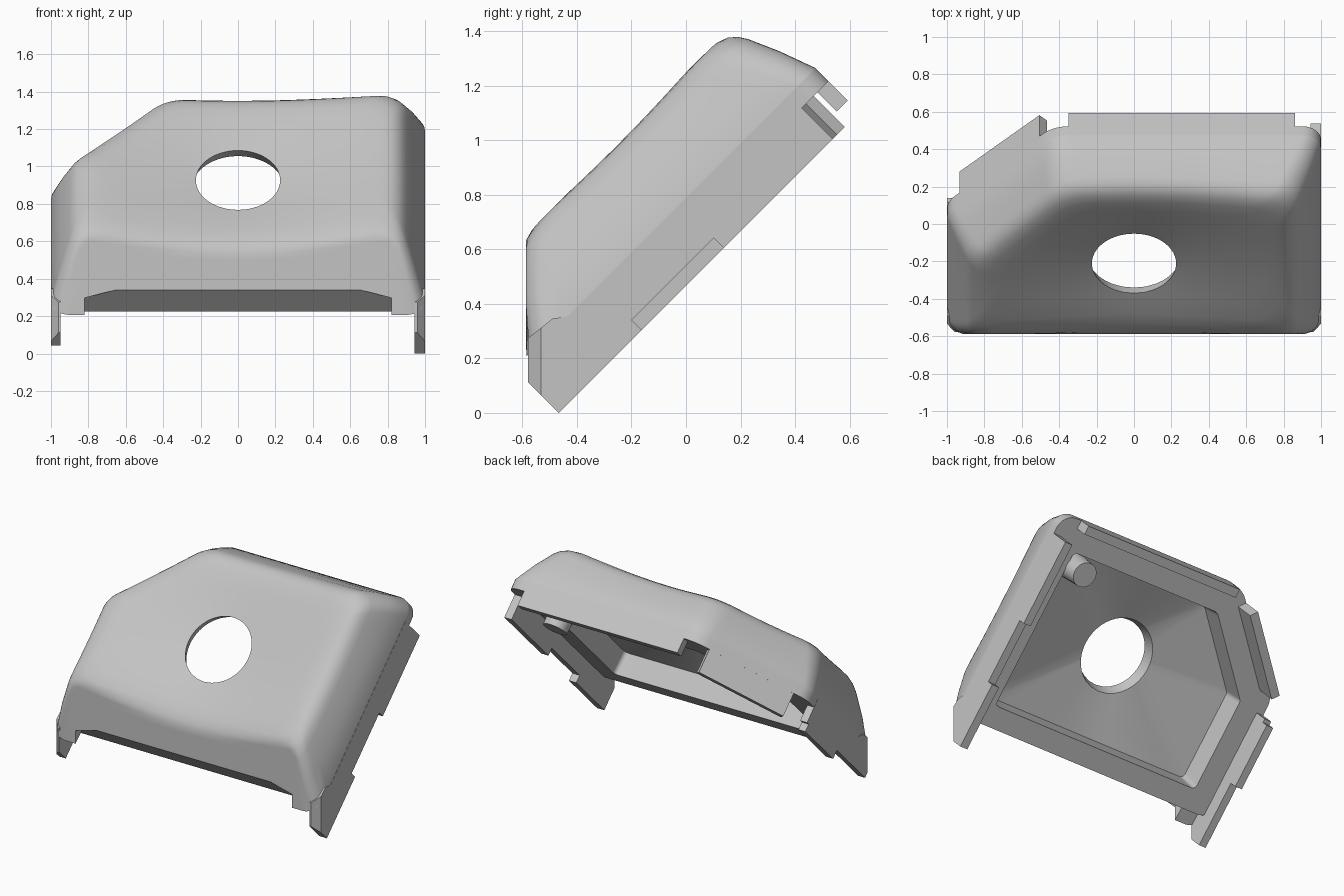
import bpy, bmesh, math
from mathutils import Matrix, Vector

cube = bpy.data.objects.get("Cube")
if cube:
    bpy.data.objects.remove(cube, do_unlink=True)

# Parts are laid out as (x, u, n): u runs up the slope, n points out of it
TILT = Matrix.Rotation(math.radians(45), 4, 'X')
HOLE = Vector((0, 0.506))
HOLE_R = 0.225

grey = bpy.data.materials.new("plain_grey")
grey.use_nodes = True
grey.diffuse_color = (0.55, 0.55, 0.55, 1)
grey.node_tree.nodes["Principled BSDF"].inputs["Base Color"].default_value = grey.diffuse_color


def finish(bm, name):
    bmesh.ops.transform(bm, matrix=TILT, verts=bm.verts)
    bmesh.ops.recalc_face_normals(bm, faces=bm.faces)
    mesh = bpy.data.meshes.new(name)
    bm.to_mesh(mesh)
    bm.free()
    mesh.materials.append(grey)
    obj = bpy.data.objects.new(name, mesh)
    bpy.context.collection.objects.link(obj)
    return obj


def sweep(points, vec):
    bm = bmesh.new()
    face = bm.faces.new([bm.verts.new(p) for p in points])
    new = bmesh.ops.extrude_face_region(bm, geom=[face])["geom"]
    bmesh.ops.translate(bm, vec=vec, verts=[v for v in new if isinstance(v, bmesh.types.BMVert)])
    return bm


def prism(name, points, vec):
    return finish(sweep(points, vec), name)


def smooth(obj):
    bpy.ops.object.select_all(action='DESELECT')
    obj.select_set(True)
    bpy.context.view_layer.objects.active = obj
    bpy.ops.object.shade_smooth_by_angle(angle=math.radians(32))


def outline(side, front, radius=0.1, arc=8, steps=16):
    """Rounded five-sided outline, inset by `side` all round and with its front edge at u = front."""
    xr, back, c = 1 - side, 1.23 - side, 1.661 - side * math.sqrt(2)
    corners = [Vector(p) for p in ((xr, front), (xr, back), (back - c, back), (-xr, c - xr), (-xr, front))]
    arcs = []
    for i, p in enumerate(corners):
        r = radius * (1, 1, 2, 1.3, 1)[i]
        a = (corners[i - 1] - p).normalized()
        b = (corners[(i + 1) % 5] - p).normalized()
        half = a.angle(b) / 2
        mid = p + (a + b).normalized() * r / math.sin(half)
        start = p + a * r / math.tan(half) - mid
        turn = math.pi - 2 * half
        arcs.append([mid + Matrix.Rotation(turn * k / arc, 2) @ start for k in range(arc + 1)])
    pts = []
    for i, run in enumerate(arcs):
        nxt = arcs[(i + 1) % 5][0]
        pts += run + [run[-1].lerp(nxt, k / steps) for k in range(1, steps)]
    return pts


def dish(p):
    return 0.775 + 0.13 * (p - HOLE).length


def flat(pts, n):
    return [(p.x, p.y, n) for p in pts]


# Shell: closed loft from the underside, over the walls and dish, through the hole
FRONT = -0.268
rings = [flat(outline(0.001, -0.173), 0.49), flat(outline(0.001, -0.173), 0.556),
         flat(outline(0.001, FRONT), 0.56)]
for inset, rise in ((0.05, 0.38), (0.1, 0.72), (0.12, 0.82), (0.145, 0.9),
                    (0.18, 0.96), (0.23, 0.99), (0.3, 1)):
    front = FRONT + (2 * inset if inset <= 0.1 else 0.2 + (inset - 0.1) * 1.6)
    edge = outline(inset, front, 0.1 + 0.25 * inset)
    ring = []
    for p in edge:
        n = 0.56 + rise * (dish(p) - 0.56)
        ring.append((p.x, max(p.y, n - 0.83), n))  # keeps the front wall upright
    rings.append(ring)
circle = [HOLE + (p - HOLE).normalized() * HOLE_R for p in edge]
flare = [HOLE + (p - HOLE) * 1.1 for p in circle]
for t in (0.25, 0.5, 0.75, 1):
    mix = [p.lerp(q, t) for p, q in zip(edge, circle)]
    rings.append([(p.x, p.y, dish(p)) for p in mix])
rings.append(flat(flare, dish(circle[0]) - 0.065))
rings.append(flat(outline(0.215, -0.02, 0.03), 0.64))
rings.append(flat(outline(0.2, -0.035, 0.03), 0.49))

bm = bmesh.new()
loops = [[bm.verts.new(p) for p in ring] for ring in rings]
for i, lower in enumerate(loops):
    upper = loops[(i + 1) % len(loops)]
    for k in range(len(lower)):
        j = (k + 1) % len(lower)
        bm.faces.new((lower[k], lower[j], upper[j], upper[k]))
shell = finish(bm, "shell")

# Wide notch with clipped corners along the front lip
half = [(0.82, 0.4), (0.82, 0.625), (0.6, 0.665)]
notch = half + [(-x, n) for x, n in reversed(half)]
cutter = prism("notch_cutter", [(x, -0.5, n) for x, n in notch], (0, 0.326, 0))
cutter.hide_render = True
cut = shell.modifiers.new("notch", 'BOOLEAN')
cut.operation = 'DIFFERENCE'
cut.solver = 'EXACT'
cut.object = cutter
bpy.ops.object.select_all(action='DESELECT')
shell.select_set(True)
bpy.context.view_layer.objects.active = shell
bpy.ops.object.modifier_apply(modifier=cut.name)
bpy.data.objects.remove(cutter, do_unlink=True)
smooth(shell)


# Side flaps with a clipped front corner
def flap(name, side, profile, thick):
    bm = sweep([(side, u, n) for u, n in profile], (-side * thick, 0, 0))
    bmesh.ops.bisect_plane(bm, geom=bm.verts[:] + bm.edges[:] + bm.faces[:], clear_outer=True,
                           plane_co=TILT.inverted() @ Vector((side * 0.975, -0.56, 0)),
                           plane_no=TILT.inverted() @ Vector((side, -0.9, 0)))
    bmesh.ops.holes_fill(bm, edges=bm.edges)
    finish(bm, name)


# The notch in one flap matches the tongue on the other
nose = [(-0.33, 0.488), (-0.215, 0.603), (-0.1, 0.59), (-0.05, 0.55)]
flap("left_flap", 1, nose + [(1.09, 0.55), (1.09, 0.33), (0.525, 0.33), (0.525, 0.382),
                             (0.1, 0.382), (0.1, 0.33), (-0.33, 0.33)], 0.055)
flap("right_flap", -1, nose + [(0.55, 0.55), (0.55, 0.382), (0.525, 0.382), (0.525, 0.33),
                               (0.1, 0.33), (0.1, 0.389), (-0.33, 0.389)], 0.052)

# Back flap and diagonal corner flap
prism("back_flap", [(-0.35, 1.172, 0.39), (0.86, 1.172, 0.39), (0.86, 1.229, 0.39), (-0.35, 1.229, 0.39)],
      (0, 0, 0.12))
prism("corner_flap", [(-0.933, 0.726, 0.33), (-0.506, 1.153, 0.33), (-0.466, 1.113, 0.33), (-0.893, 0.686, 0.33)],
      (0, 0, 0.18))

# Locating peg inside the back corner
bm = bmesh.new()
bmesh.ops.create_cone(bm, cap_ends=True, segments=32, radius1=0.08, radius2=0.1, depth=0.32,
                      matrix=Matrix.Translation((0.72, 0.94, 0.55)))
smooth(finish(bm, "peg"))
